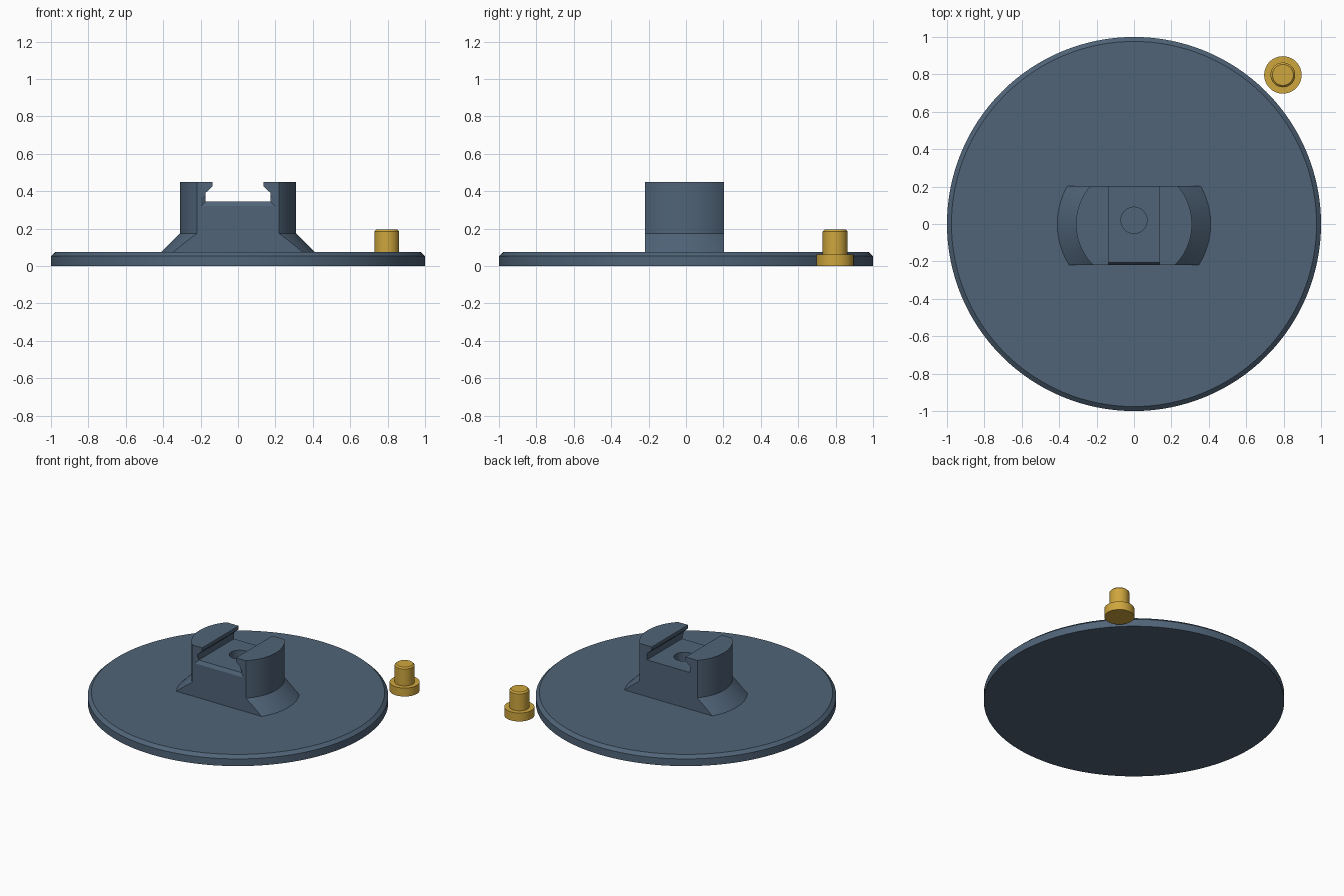
import bpy, bmesh, math

if "Cube" in bpy.data.objects:
    bpy.data.objects.remove(bpy.data.objects["Cube"])


def material(name, rgb):
    m = bpy.data.materials.new(name)
    m.diffuse_color = (*rgb, 1)
    m.use_nodes = True
    m.node_tree.nodes["Principled BSDF"].inputs["Base Color"].default_value = m.diffuse_color
    return m


SLATE = material("slate_blue", (0.08, 0.127, 0.188))
GOLD = material("brass_gold", (0.62, 0.38, 0.048))


def make(name, bm, mat):
    bmesh.ops.recalc_face_normals(bm, faces=bm.faces)
    me = bpy.data.meshes.new(name)
    bm.to_mesh(me)
    bm.free()
    me.materials.append(mat)
    ob = bpy.data.objects.new(name, me)
    bpy.context.collection.objects.link(ob)
    return ob


def loft(name, sections, mat):
    """Solid through matching closed loops of points, with capped ends."""
    bm = bmesh.new()
    rings = [[bm.verts.new(p) for p in s] for s in sections]
    n = len(rings[0])
    for a, b in zip(rings, rings[1:]):
        for i in range(n):
            j = (i + 1) % n
            bm.faces.new((a[i], a[j], b[j], b[i]))
    bm.faces.new(rings[0][::-1])
    bm.faces.new(rings[-1])
    return make(name, bm, mat)


def lathe(name, profile, mat, centre=(0, 0), n=128):
    angles = [2 * math.pi * i / n for i in range(n)]
    return loft(name, [[(centre[0] + r * math.cos(a), centre[1] + r * math.sin(a), z)
                        for a in angles] for r, z in profile], mat)


def prism(name, outline, y0, y1, mat):
    return loft(name, [[(x, y, z) for x, z in outline] for y in (y0, y1)], mat)


def boolean(target, tool, operation):
    mod = target.modifiers.new(operation, 'BOOLEAN')
    mod.operation, mod.solver, mod.object = operation, 'EXACT', tool
    bpy.context.view_layer.objects.active = target
    bpy.ops.object.modifier_apply(modifier=mod.name)
    bpy.data.objects.remove(tool)


def smooth(ob):
    bpy.ops.object.select_all(action='DESELECT')
    ob.select_set(True)
    bpy.context.view_layer.objects.active = ob
    bpy.ops.object.shade_smooth_by_angle(angle=math.radians(25))


# Round mount with flared foot, trimmed flat at front and back
FRONT, BACK, FLOOR, TOP = -0.22, 0.203, 0.345, 0.45
mount = lathe("mount", [(0.425, 0.06), (0.31, 0.175), (0.31, TOP)], SLATE)
trim = prism("trim", [(-1, -1), (1, -1), (1, 1), (-1, 1)], FRONT, BACK, SLATE)
boolean(mount, trim, 'INTERSECT')

# Undercut rail slot running front to back
half = [(0.175, FLOOR), (0.175, 0.39), (0.137, 0.425), (0.137, 0.5)]
slot = prism("slot", half + [(-x, z) for x, z in reversed(half)], -0.5, 0.5, SLATE)
boolean(mount, slot, 'DIFFERENCE')

# Bevelled lead-in at the front of the slot floor
lead_in = loft("lead_in", [[(-w, y, z), (w, y, z), (w, y, 0.37), (-w, y, 0.37)]
                           for w, y, z in ((0.22, -0.232, 0.30), (0.17, -0.204, FLOOR + 0.003))],
               SLATE)
boolean(mount, lead_in, 'DIFFERENCE')

# Blind socket in the slot floor
socket = lathe("socket", [(0.07, 0.2), (0.07, 0.4)], SLATE, (0, 0.02), 64)
boolean(mount, socket, 'DIFFERENCE')

# Disc base with chamfered rim, merged with the mount
base = lathe("base_with_mount", [(1, 0), (1, 0.053), (0.976, 0.075)], SLATE)
boolean(base, mount, 'UNION')
smooth(base)

# Loose pin with a flat head
pin = lathe("pin", [(0.1, 0), (0.1, 0.062), (0.066, 0.062), (0.066, 0.186), (0.056, 0.196)],
            GOLD, (0.796, 0.797), 64)
smooth(pin)
